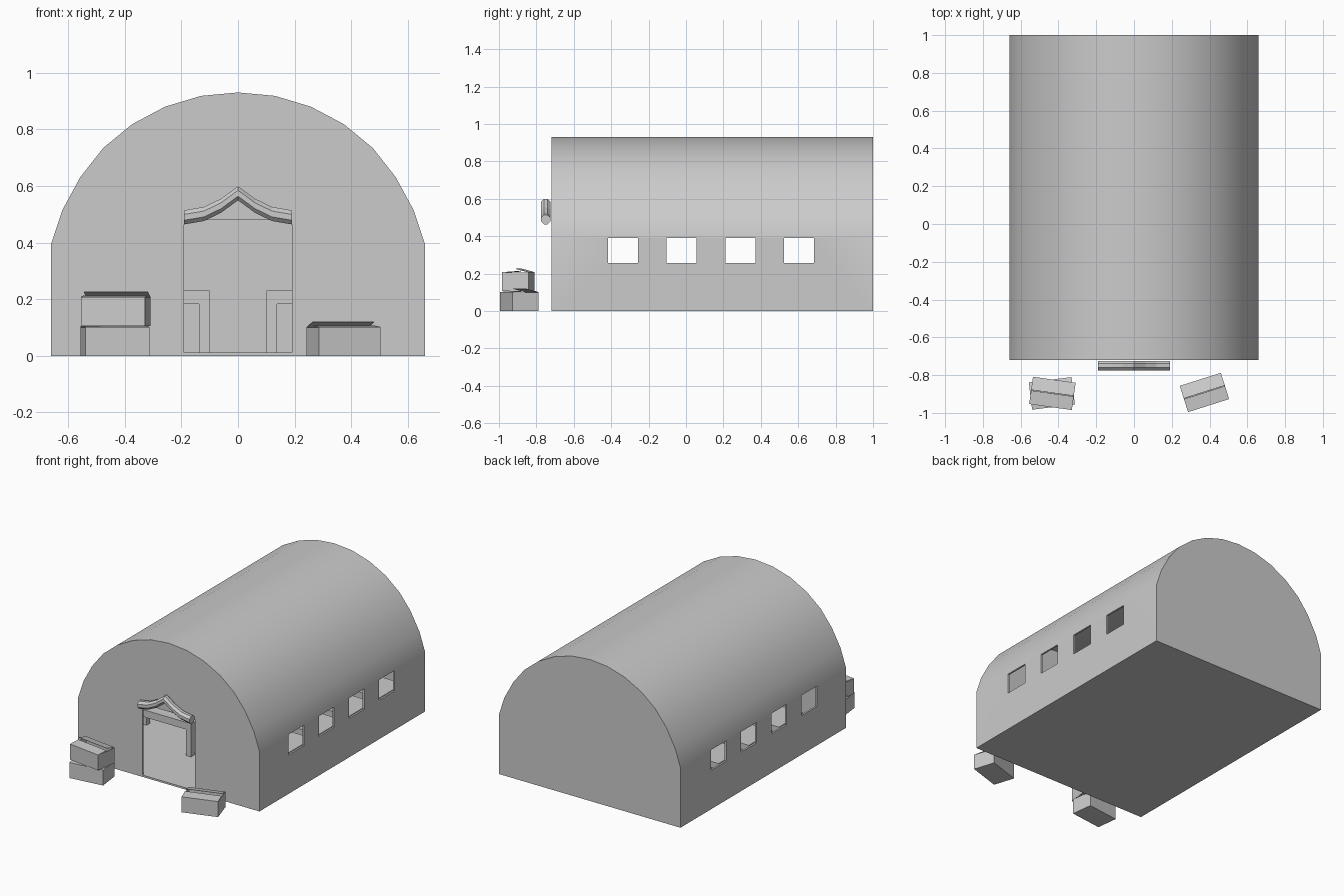
import bpy, bmesh, math
from mathutils import Matrix, Vector

if "Cube" in bpy.data.objects:
    bpy.data.objects.remove(bpy.data.objects["Cube"])


def make_object(name, bm):
    bmesh.ops.recalc_face_normals(bm, faces=bm.faces)
    mesh = bpy.data.meshes.new(name)
    bm.to_mesh(mesh)
    bm.free()
    ob = bpy.data.objects.new(name, mesh)
    bpy.context.collection.objects.link(ob)
    return ob


def add_box(bm, lo, hi):
    lo, hi = Vector(lo), Vector(hi)
    m = Matrix.Translation((lo + hi) / 2) @ Matrix.Diagonal((*(hi - lo), 1))
    return bmesh.ops.create_cube(bm, size=1, matrix=m)["verts"]


def prism(name, outline, y0, y1):
    bm = bmesh.new()
    face = bm.faces.new([bm.verts.new((x, y0, z)) for x, z in outline])
    ext = bmesh.ops.extrude_face_region(bm, geom=[face], use_keep_orig=True)
    moved = [v for v in ext["geom"] if isinstance(v, bmesh.types.BMVert)]
    bmesh.ops.translate(bm, verts=moved, vec=(0, y1 - y0, 0))
    return make_object(name, bm)


# Arched hall and its inner cavity
half = [(0.66, 0), (0.66, 0.395), (0.62, 0.515), (0.557, 0.631), (0.476, 0.734),
        (0.374, 0.818), (0.257, 0.88), (0.13, 0.918)]
outline = half + [(0, 0.93)] + [(-x, z) for x, z in reversed(half)]
T = 0.012
inner = [(x * (0.66 - T) / 0.66, T + z * (0.93 - 2 * T) / 0.93) for x, z in outline]
hall = prism("arched_hall", outline, -0.72, 1.0)
cavity = prism("hall_cavity_cutter", inner, -0.72 + T, 1.0 - T)

# Door and window openings
bm = bmesh.new()
add_box(bm, (-0.19, -0.8, T), (0.19, -0.69, 0.48))
for i in range(4):
    y = -0.337 + 0.3137 * i
    add_box(bm, (-0.8, y - 0.08, 0.256), (0.8, y + 0.08, 0.39))
openings = make_object("opening_cutter", bm)

bpy.context.view_layer.objects.active = hall
hall.select_set(True)
for cutter in (cavity, openings):
    mod = hall.modifiers.new("cut", "BOOLEAN")
    mod.operation, mod.solver, mod.object = "DIFFERENCE", "EXACT", cutter
    bpy.ops.object.modifier_apply(modifier=mod.name)
for cutter in (cavity, openings):
    bpy.data.objects.remove(cutter)
bpy.ops.object.shade_smooth_by_angle(angle=math.radians(30))
hall.select_set(False)

# Peaked round bar above the door
bm = bmesh.new()
side = [(0.19, 0.489), (0.12, 0.501), (0.06, 0.53)]
path = [(-x, z) for x, z in side] + [(0, 0.574)] + side[::-1]
rings = []
for x, z in path:
    angles = [math.tau * (k + 0.5) / 8 for k in range(8)]
    rings.append([bm.verts.new((x, -0.75 + 0.027 * math.cos(a), z + 0.027 * math.sin(a)))
                  for a in angles])
for a, b in zip(rings, rings[1:]):
    for k in range(8):
        bm.faces.new((a[k], a[k - 1], b[k - 1], b[k]))
bm.faces.new(rings[0])
bm.faces.new(rings[-1])
make_object("door_canopy_bar", bm)


# Crates with two lid flaps, the rear one slightly lifted
def crate(name, loc, angle):
    w, d, h, t = 0.114, 0.0725, 0.10, 0.004
    bm = bmesh.new()
    add_box(bm, (-w, -d, 0), (w, d, t))
    for s in (-1, 1):
        y0, y1 = sorted((s * d, s * (d - t)))
        add_box(bm, (-w, y0, t), (w, y1, h))
        x0, x1 = sorted((s * w, s * (w - t)))
        add_box(bm, (x0, t - d, t), (x1, d - t, h))
    for s, lift in ((-1, 4), (1, 15)):
        y0, y1 = sorted((0, s * d))
        flap = add_box(bm, (-w, y0, h), (w, y1, h + 0.002))
        bmesh.ops.rotate(bm, verts=flap, cent=(0, s * d, h),
                         matrix=Matrix.Rotation(-s * math.radians(lift), 3, "X"))
    ob = make_object(name, bm)
    ob.location = loc
    ob.rotation_euler.z = math.radians(angle)


crate("right_crate", (0.373, -0.892, 0), 17.6)
crate("left_lower_crate", (-0.435, -0.897, 0), 7)
crate("left_upper_crate", (-0.432, -0.897, 0.106), -8)

# Cots in two rows along the inside walls
for side_name, s in (("left", -1), ("right", 1)):
    for i in range(4):
        bm = bmesh.new()
        y0 = -0.345 + 0.3137 * i
        y1 = y0 + 0.25
        add_box(bm, (0.10, y0, 0.183), (0.61, y1, 0.23))
        for x in (0.10, 0.573):
            for y in (y0, y1 - 0.037):
                add_box(bm, (x, y, T), (x + 0.037, y + 0.037, 0.183))
        if s < 0:
            bmesh.ops.scale(bm, verts=bm.verts, vec=(-1, 1, 1))
        make_object(f"{side_name}_cot_{i + 1}", bm)
